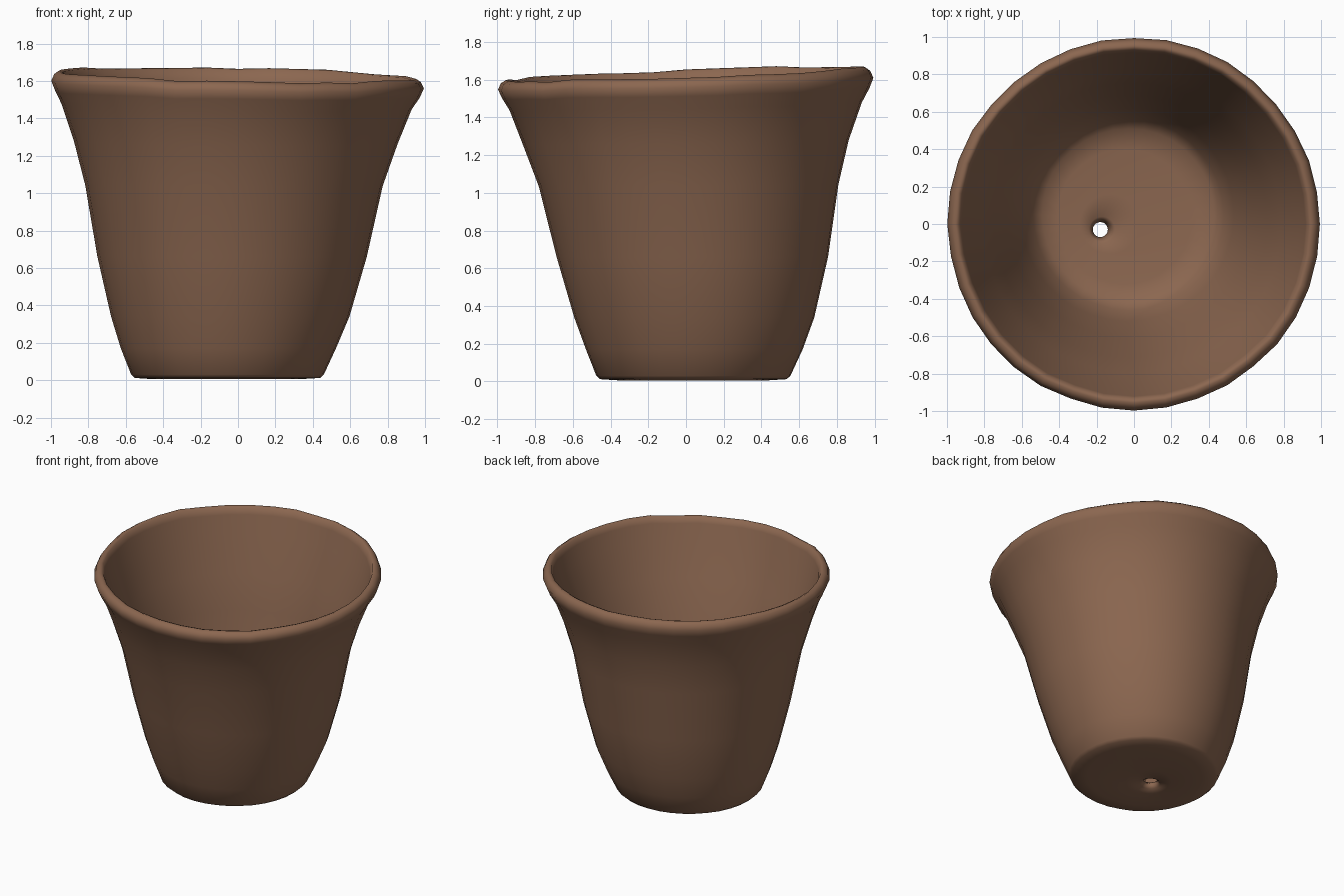
import bpy, bmesh, math, random

cube = bpy.data.objects.get("Cube")
if cube:
    bpy.data.objects.remove(cube, do_unlink=True)

random.seed(4)
SEGMENTS = 36

# Fired clay
clay = bpy.data.materials.new("brown_clay")
clay.use_nodes = True
colour = (0.26, 0.135, 0.08, 1)
clay.diffuse_color = colour
bsdf = clay.node_tree.nodes["Principled BSDF"]
bsdf.inputs["Base Color"].default_value = colour
bsdf.inputs["Roughness"].default_value = 0.9

# Closed wall section: radius, height, centre x, centre y
rings = [
    # underside, from the drain hole outwards
    (0.04, 0.045, -0.18, -0.03),
    (0.07, 0.02, -0.17, -0.03),
    (0.16, 0.005, -0.13, 0.0),
    (0.40, 0.006, -0.06, 0.04),
    (0.495, 0.012, -0.055, 0.04),
    # outer wall
    (0.515, 0.03, -0.055, 0.04),
    (0.575, 0.17, -0.05, 0.045),
    (0.637, 0.34, -0.04, 0.045),
    (0.72, 0.66, -0.03, 0.035),
    (0.795, 1.04, -0.02, 0.015),
    (0.865, 1.27, -0.01, 0.0),
    (0.935, 1.46, -0.005, 0.0),
    # rolled rim
    (0.975, 1.53, 0.0, 0.0),
    (0.996, 1.58, 0.0, 0.0),
    (0.98, 1.615, 0.0, 0.0),
    (0.955, 1.632, 0.0, 0.0),
    (0.935, 1.625, 0.0, 0.0),
    (0.92, 1.58, 0.0, 0.0),
    # inner wall
    (0.89, 1.46, -0.005, 0.0),
    (0.80, 1.2, -0.01, 0.005),
    (0.735, 0.95, -0.02, 0.02),
    (0.65, 0.6, -0.03, 0.04),
    (0.57, 0.3, -0.035, 0.05),
    (0.51, 0.15, -0.03, 0.05),
    # floor, back to the drain hole
    (0.46, 0.095, -0.03, 0.05),
    (0.36, 0.08, -0.05, 0.04),
    (0.16, 0.075, -0.13, 0.0),
    (0.07, 0.07, -0.17, -0.03),
]

# Hand-made unevenness shared by each upright strip of the wall
wobble = [random.uniform(-1, 1) for _ in range(SEGMENTS)]

bm = bmesh.new()
loops = []
for radius, height, cx, cy in rings:
    loop = []
    lift = (height / 1.6) ** 4
    for i in range(SEGMENTS):
        a = 2 * math.pi * i / SEGMENTS
        r = radius * (1 + 0.004 * wobble[i])
        x, y = cx + r * math.cos(a), cy + r * math.sin(a)
        # the mouth leans slightly and its edge undulates
        z = height + lift * (0.035 * y - 0.018 * x + 0.006 * wobble[i])
        loop.append(bm.verts.new((x, y, z)))
    loops.append(loop)

for k, lower in enumerate(loops):
    upper = loops[(k + 1) % len(loops)]
    for i in range(SEGMENTS):
        j = (i + 1) % SEGMENTS
        bm.faces.new((lower[i], lower[j], upper[j], upper[i]))
bmesh.ops.recalc_face_normals(bm, faces=bm.faces)
for face in bm.faces:
    face.smooth = True

mesh = bpy.data.meshes.new("flower_pot")
bm.to_mesh(mesh)
bm.free()
mesh.materials.append(clay)
pot = bpy.data.objects.new("flower_pot", mesh)
bpy.context.collection.objects.link(pot)
